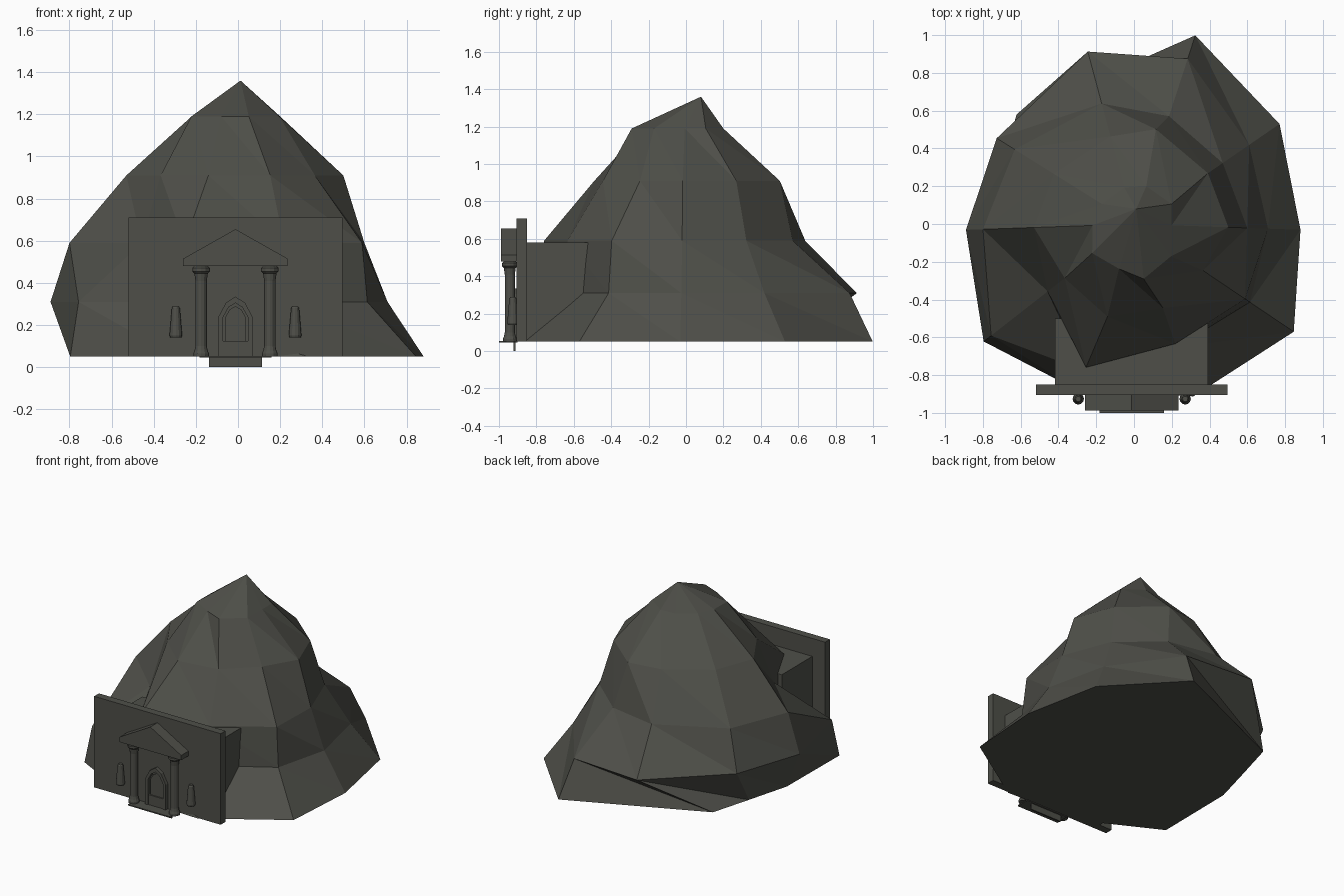
import bpy, bmesh, math

if "Cube" in bpy.data.objects:
    bpy.data.objects.remove(bpy.data.objects["Cube"])

stone = bpy.data.materials.new("dark grey stone")
stone.diffuse_color = (0.077, 0.078, 0.066, 1)
stone.use_nodes = True
stone.node_tree.nodes["Principled BSDF"].inputs["Base Color"].default_value = stone.diffuse_color
CX = -0.012  # centre line of the temple front


def finish(name, bm):
    bmesh.ops.recalc_face_normals(bm, faces=bm.faces)
    me = bpy.data.meshes.new(name)
    bm.to_mesh(me)
    bm.free()
    me.materials.append(stone)
    ob = bpy.data.objects.new(name, me)
    bpy.context.collection.objects.link(ob)
    return ob


def prism(name, outline, y0, y1):
    """Extrude an x-z outline from y0 back to y1."""
    bm = bmesh.new()
    front = bm.faces.new([bm.verts.new((x, y0, z)) for x, z in outline])
    ext = bmesh.ops.extrude_face_region(bm, geom=[front], use_keep_orig=True)
    moved = [v for v in ext["geom"] if isinstance(v, bmesh.types.BMVert)]
    bmesh.ops.translate(bm, verts=moved, vec=(0, y1 - y0, 0))
    return finish(name, bm)


def box(name, x0, x1, y0, y1, z0, z1):
    return prism(name, [(x0, z0), (x1, z0), (x1, z1), (x0, z1)], y0, y1)


def stack(bm, rings, split=False):
    """Join rings of points with quads (or triangle pairs) and cap the bottom."""
    loops = [[bm.verts.new(p) for p in ring] for ring in rings]
    n = len(loops[0])
    for a, b in zip(loops, loops[1:]):
        for i in range(n):
            j = (i + 1) % n
            if split:
                bm.faces.new((a[i], a[j], b[i]))
                bm.faces.new((a[j], b[j], b[i]))
            else:
                bm.faces.new((a[i], a[j], b[j], b[i]))
    bm.faces.new(loops[0][::-1])
    return loops


def lathe(name, x, y, profile, sides=12):
    bm = bmesh.new()
    rings = [[(x + r * math.cos(2 * math.pi * i / sides),
               y + r * math.sin(2 * math.pi * i / sides), z)
              for i in range(sides)] for r, z in profile]
    bm.faces.new(stack(bm, rings)[-1])
    return finish(name, bm)


# Mountain: ten ridges, five rough rings and a peak; some ridges bend sideways
angles = [-2, 34.5, 72, 105, 148, 182, 218, 251.5, 289, 326]
levels = [
    (0.05, [0.882, 0.935, 1.05, 0.85, 0.76, 0.79, 1.01, 0.93, 0.965, 1.02], {3: 137, 4: 158}),
    (0.31, [0.71, 0.74, 0.92, 0.945, 0.857, 0.89, 0.96, 0.82, 0.69, 0.74], {}),
    (0.59, [0.60, 0.57, 0.60, 0.66, 0.745, 0.80, 0.58, 0.80, 0.67, 0.71], {}),
    (0.91, [0.50, 0.475, 0.515, 0.48, 0.50, 0.53, 0.466, 0.51, 0.47, 0.44], {2: 77, 7: 254}),
    (1.19, [0.20, 0.225, 0.21, 0.20, 0.20, 0.22, 0.27, 0.25, 0.295, 0.26],
     {1: 28, 6: 215, 8: 280, 9: 319}),
]
bm = bmesh.new()
rings = []
for z, radii, bends in levels:
    turn = [math.radians(bends.get(i, a)) for i, a in enumerate(angles)]
    rings.append([(r * math.cos(t), r * math.sin(t), z) for t, r in zip(turn, radii)])
top = stack(bm, rings, split=True)[-1]
peak = bm.verts.new((0.012, 0.08, 1.36))
for i in range(10):
    bm.faces.new((top[i], top[(i + 1) % 10], peak))
finish("mountain", bm)

# Front wall and the block joining it to the mountain
box("front_wall", -0.52, 0.495, -0.905, -0.85, 0.05, 0.71)
box("entrance_block", -0.418, 0.392, -0.86, -0.50, 0.05, 0.58)

# Pediment
prism("pediment", [(CX - 0.248, 0.48), (CX + 0.248, 0.48), (CX + 0.248, 0.515),
                   (CX, 0.655), (CX - 0.248, 0.515)], -0.988, -0.90)

# Columns and wall lamps, one on each side
column = [(0.037, 0.05), (0.037, 0.065), (0.031, 0.08), (0.027, 0.10),
          (0.027, 0.41), (0.032, 0.445), (0.042, 0.455), (0.042, 0.47), (0.030, 0.482)]
lamp = [(0.026, 0.14), (0.030, 0.15), (0.019, 0.28), (0.014, 0.288)]
for side, s in (("left", -1), ("right", 1)):
    lathe(side + "_column", CX + s * 0.163, -0.942, column)
    lathe(side + "_wall_lamp", CX + s * 0.283, -0.926, lamp)


# Doorway: pointed frame around a raised door leaf
def arch(w, z0, spring, tip):
    shoulder = spring + (tip - spring) * 0.7
    return [(CX - w, z0), (CX + w, z0), (CX + w, spring), (CX + w * 0.55, shoulder),
            (CX, tip), (CX - w * 0.55, shoulder), (CX - w, spring)]


outer = arch(0.083, 0.05, 0.235, 0.335)
inner = arch(0.060, 0.05, 0.235, 0.305)
frame = outer[1:] + [outer[0], inner[0]] + inner[:1:-1] + [inner[1]]
prism("door_frame", frame, -0.93, -0.90)
prism("door", arch(0.050, 0.125, 0.235, 0.29), -0.916, -0.90)
box("door_sill", CX - 0.06, CX + 0.06, -0.925, -0.90, 0.05, 0.125)

# Thin threshold slab and the step plate below it
box("threshold", CX - 0.17, CX + 0.17, -1.0, -0.90, 0.045, 0.053)
box("step_plate", CX - 0.125, CX + 0.125, -0.922, -0.912, 0.0, 0.05)
